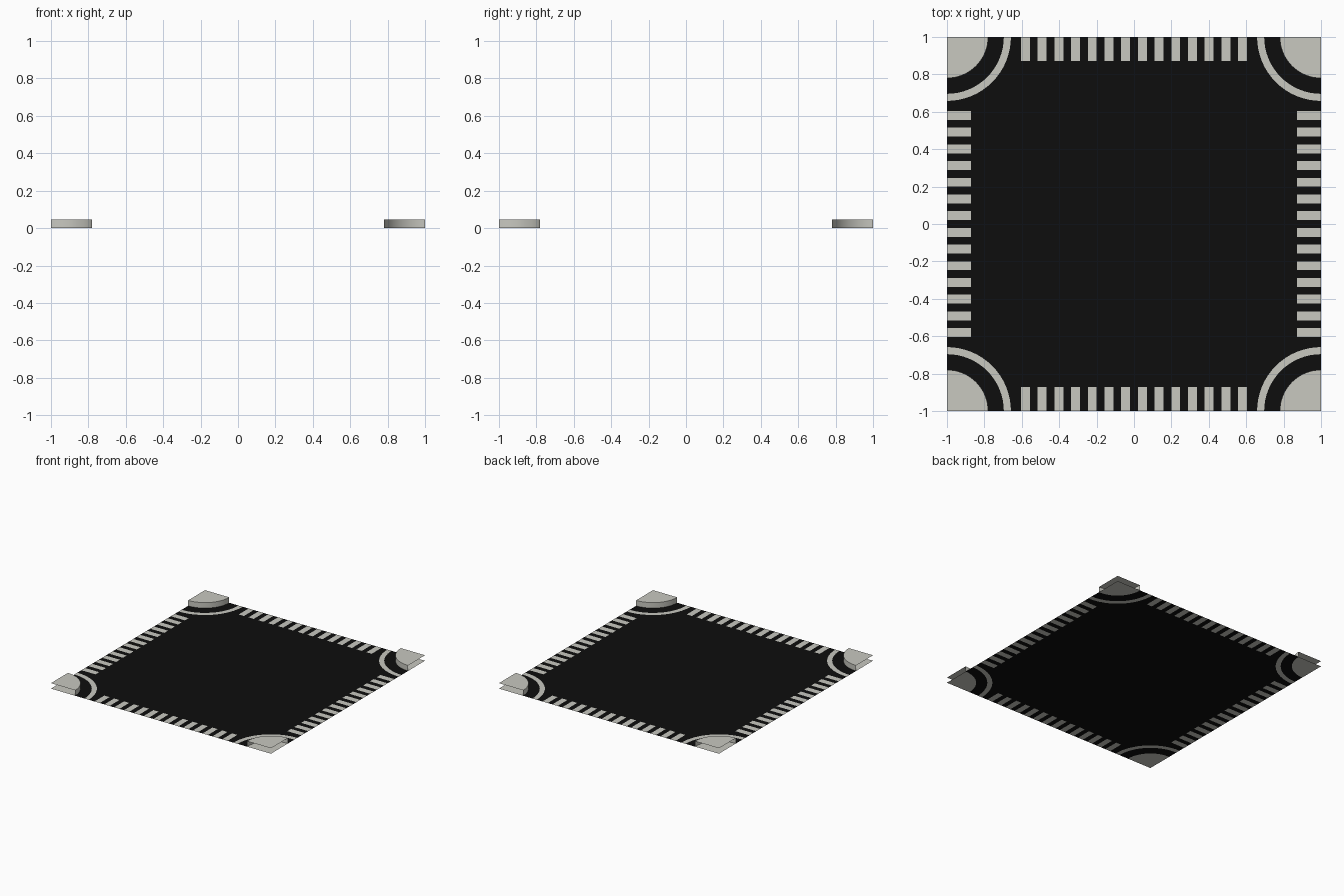
import bpy, bmesh, math
from mathutils import Vector
from mathutils.geometry import delaunay_2d_cdt

if "Cube" in bpy.data.objects:
    bpy.data.objects.remove(bpy.data.objects["Cube"])

R_CURB, R_IN, R_OUT, H = 0.22, 0.304, 0.342, 0.045
PITCH, HALF_W, DEPTH, COUNT = 0.0893, 0.024, 0.128, 14
SEGS = 16


def material(name, col):
    m = bpy.data.materials.new(name)
    m.diffuse_color = (*col, 1)
    m.use_nodes = True
    m.node_tree.nodes["Principled BSDF"].inputs["Base Color"].default_value = m.diffuse_color
    return m


asphalt = material("asphalt_black", (0.004, 0.004, 0.004))
pale = material("pale_grey", (0.58, 0.58, 0.53))


def arc(sx, sy, r):
    """Quarter circle round a corner of the tile."""
    pts = []
    for i in range(SEGS + 1):
        a = math.pi / 2 * i / SEGS
        pts.append(Vector((sx * (1 - r * math.cos(a)), sy * (1 - r * math.sin(a)))))
    return pts


corners = [(sx, sy) for sx in (-1, 1) for sy in (-1, 1)]
offsets = [(i - (COUNT - 1) / 2) * PITCH for i in range(COUNT)]

# Road surface: flat square cut along every painted outline
verts, edges = [], []


def outline(pts, closed):
    n = len(verts)
    verts.extend(Vector(p) for p in pts)
    edges.extend((n + i, n + i + 1) for i in range(len(pts) - 1))
    if closed:
        edges.append((n + len(pts) - 1, n))


outline([(-1, -1), (1, -1), (1, 1), (-1, 1)], True)
for sx, sy in corners:
    for r in (R_CURB, R_IN, R_OUT):
        outline(arc(sx, sy, r), False)
for s in (-1, 1):
    for c in offsets:
        bar = [(c - HALF_W, s), (c + HALF_W, s),
               (c + HALF_W, s * (1 - DEPTH)), (c - HALF_W, s * (1 - DEPTH))]
        outline(bar, True)
        outline([(y, x) for x, y in bar], True)


def painted(x, y):
    d = math.hypot(1 - abs(x), 1 - abs(y))
    chord = math.cos(math.pi / 4 / SEGS)
    if d < R_CURB or R_IN * chord < d < R_OUT:
        return True
    for along, across in ((x, y), (y, x)):
        if abs(across) > 1 - DEPTH and any(abs(along - c) < HALF_W for c in offsets):
            return True
    return False


cv, ce, cf = delaunay_2d_cdt(verts, edges, [], 0, 1e-5)[:3]
road_mesh = bpy.data.meshes.new("road_surface")
road_mesh.from_pydata([(v.x, v.y, 0) for v in cv], [], [list(f) for f in cf])
road_mesh.materials.append(asphalt)
road_mesh.materials.append(pale)
for p in road_mesh.polygons:
    p.material_index = int(painted(p.center.x, p.center.y))
bpy.context.collection.objects.link(bpy.data.objects.new("road_surface", road_mesh))

# Raised corner pavements: flat top and curved kerb, open on the outer sides
for sx, sy in corners:
    bm = bmesh.new()
    pts = arc(sx, sy, R_CURB)
    if sx * sy < 0:
        pts.reverse()
    top = [bm.verts.new((p.x, p.y, H)) for p in pts]
    low = [bm.verts.new((p.x, p.y, 0)) for p in pts]
    tip = bm.verts.new((sx, sy, H))
    cap = bm.faces.new(top + [tip])
    cap.normal_update()
    if cap.normal.z < 0:
        cap.normal_flip()
    mid = Vector((sx, sy, 0))
    for i in range(SEGS):
        f = bm.faces.new((top[i], low[i], low[i + 1], top[i + 1]))
        f.normal_update()
        if f.normal.dot(f.calc_center_median() - mid) < 0:
            f.normal_flip()
    name = "pavement_%s_%s" % ("front" if sy < 0 else "back", "left" if sx < 0 else "right")
    me = bpy.data.meshes.new(name)
    bm.to_mesh(me)
    bm.free()
    me.materials.append(pale)
    ob = bpy.data.objects.new(name, me)
    bpy.context.collection.objects.link(ob)
    bpy.ops.object.select_all(action='DESELECT')
    ob.select_set(True)
    bpy.context.view_layer.objects.active = ob
    bpy.ops.object.shade_smooth_by_angle()
